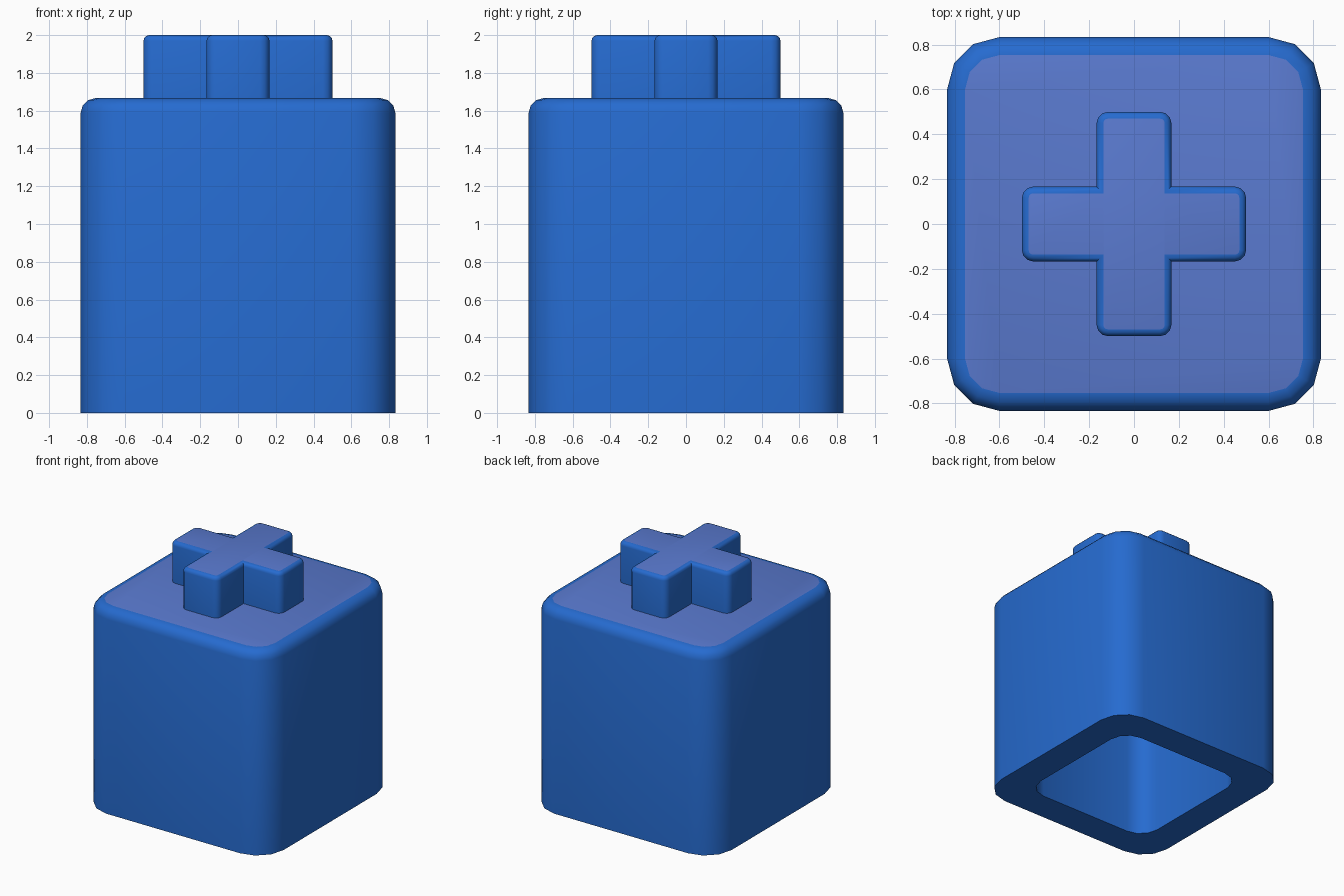
import bpy
import bmesh
from math import sin, cos, pi, radians

cube = bpy.data.objects.get("Cube")
if cube:
    bpy.data.objects.remove(cube, do_unlink=True)

SEGMENTS = 3
UNIT = 1 / 3


def make_material(name, color):
    mat = bpy.data.materials.new(name)
    mat.use_nodes = True
    mat.diffuse_color = (*color, 1)
    bsdf = next(n for n in mat.node_tree.nodes if n.type == 'BSDF_PRINCIPLED')
    bsdf.inputs["Base Color"].default_value = (*color, 1)
    return mat


blue = make_material("blue", (0.019, 0.147, 0.63))
periwinkle = make_material("periwinkle top", (0.102, 0.195, 0.63))


def arc(cx, cy, r):
    """Quarter circle around a corner centre."""
    steps = [pi / 2 * i / SEGMENTS for i in range(SEGMENTS + 1)]
    return [(cx + r * cos(a), cy + r * sin(a)) for a in steps]


def four_fold(quarter):
    """Repeat a quarter outline around the z axis."""
    points = []
    for _ in range(4):
        points += quarter
        quarter = [(-y, x) for x, y in quarter]
    return points


def rounded_square(half, r, inset=0):
    return four_fold(arc(half - r, half - r, r - inset))


def rounded_cross(length, width, r, inset=0):
    side = arc(length - r, width - r, r - inset)
    end = arc(width - r, length - r, r - inset)
    return four_fold(side + [(width - inset, width - inset)] + end)


def rounded_rim(outline, top, bevel):
    """Rings of a rounded upper edge."""
    steps = [pi / 2 * i / SEGMENTS for i in range(SEGMENTS + 1)]
    return [(outline(bevel * (1 - cos(a))), top - bevel * (1 - sin(a))) for a in steps]


def loft(name, rings):
    """Skin the rings in order and close both ends; the last cap is the top."""
    bm = bmesh.new()
    loops = [[bm.verts.new((x, y, z)) for x, y in pts] for pts, z in rings]
    for low, high in zip(loops, loops[1:]):
        for i in range(len(low)):
            j = (i + 1) % len(low)
            bm.faces.new((low[i], low[j], high[j], high[i]))
    bm.faces.new(loops[0][::-1])
    bm.faces.new(loops[-1]).material_index = 1
    bmesh.ops.recalc_face_normals(bm, faces=bm.faces)
    mesh = bpy.data.meshes.new(name)
    bm.to_mesh(mesh)
    bm.free()
    mesh.materials.append(blue)
    mesh.materials.append(periwinkle)
    obj = bpy.data.objects.new(name, mesh)
    bpy.context.collection.objects.link(obj)
    bpy.ops.object.select_all(action='DESELECT')
    obj.select_set(True)
    bpy.context.view_layer.objects.active = obj
    bpy.ops.object.shade_smooth_by_angle(angle=radians(40))


# Hollow body, open underneath
HALF, RADIUS, HEIGHT, WALL = 2.5 * UNIT, 0.7 * UNIT, 5 * UNIT, 0.25
cavity = rounded_square(HALF - WALL, RADIUS * 0.7)
loft("hollow_body",
     [(cavity, HEIGHT - WALL), (cavity, 0), (rounded_square(HALF, RADIUS), 0)]
     + rounded_rim(lambda d: rounded_square(HALF, RADIUS, d), HEIGHT, 0.08))


# Cross-shaped stem on top
def stem_outline(inset):
    return rounded_cross(1.5 * UNIT, 0.5 * UNIT, 0.05, inset)


loft("cross_stem",
     [(stem_outline(0), HEIGHT - 0.02)] + rounded_rim(stem_outline, 6 * UNIT, 0.03))
